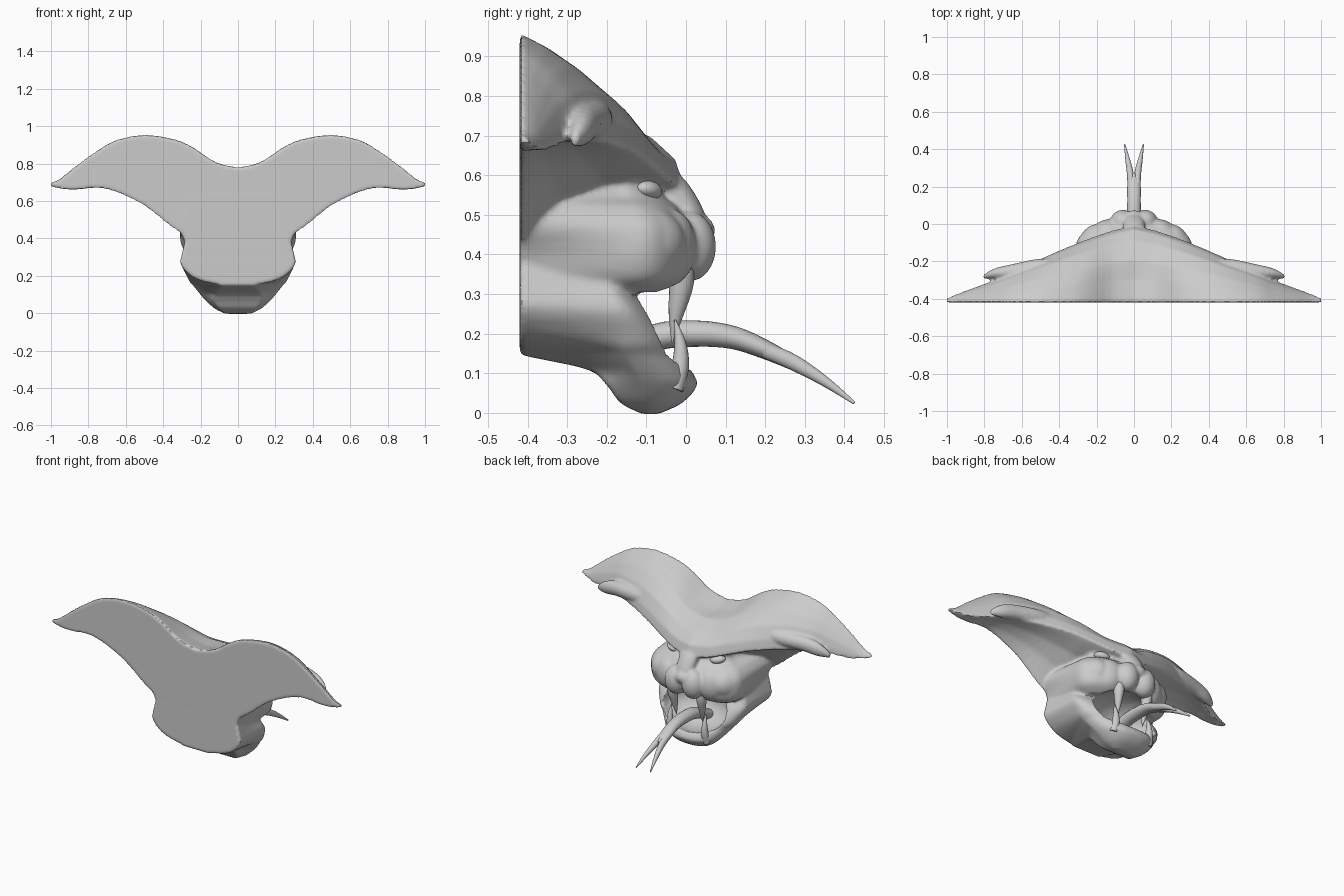
import bpy, bmesh, math
from mathutils import Vector

if "Cube" in bpy.data.objects:
    bpy.data.objects.remove(bpy.data.objects["Cube"])

BACK = -0.42


def spline(rows, n):
    """Catmull-Rom resampling of parameter rows."""
    rows = [Vector(r) for r in rows]
    out = []
    for i in range(len(rows) - 1):
        p0, p1, p2 = rows[max(i - 1, 0)], rows[i], rows[i + 1]
        p3 = rows[min(i + 2, len(rows) - 1)]
        for k in range(n):
            t = k / n
            out.append(p1 + 0.5 * t * ((p2 - p0) + t * ((2 * p0 - 5 * p1 + 4 * p2 - p3)
                       + t * (3 * (p1 - p2) + p3 - p0))))
    return out + [rows[-1]]


def pick(*obs):
    bpy.ops.object.select_all(action='DESELECT')
    for ob in obs:
        ob.select_set(True)
    bpy.context.view_layer.objects.active = obs[0]


def smooth(ob, angle=45):
    pick(ob)
    bpy.ops.object.shade_smooth_by_angle(angle=math.radians(angle))


def loft(name, rings):
    bm = bmesh.new()
    vs = [[bm.verts.new(p) for p in r] for r in rings]
    n = len(rings[0])
    for a, b in zip(vs, vs[1:]):
        for j in range(n):
            bm.faces.new((a[j], a[(j + 1) % n], b[(j + 1) % n], b[j]))
    bm.faces.new(vs[0])
    bm.faces.new(vs[-1])
    bmesh.ops.recalc_face_normals(bm, faces=bm.faces)
    me = bpy.data.meshes.new(name)
    bm.to_mesh(me)
    bm.free()
    ob = bpy.data.objects.new(name, me)
    bpy.context.collection.objects.link(ob)
    smooth(ob)
    return ob


def tube(name, rows, n=4, sides=16, ref=(1, 0, 0)):
    """Rows: x, y, z, radius along ref, radius across."""
    rows = spline(rows, n)
    rings = []
    for i, r in enumerate(rows):
        a, b = rows[max(i - 1, 0)], rows[min(i + 1, len(rows) - 1)]
        tan = (Vector(b[:3]) - Vector(a[:3])).normalized()
        v = tan.cross(Vector(ref)).normalized()
        u = v.cross(tan)
        rings.append([Vector(r[:3]) + u * r[3] * math.cos(t) + v * r[4] * math.sin(t)
                      for t in (2 * math.pi * k / sides for k in range(sides))])
    return loft(name, rings)


def ball(name, loc, scale, rot=(0, 0, 0)):
    bpy.ops.mesh.primitive_uv_sphere_add(segments=28, ring_count=16, location=loc, rotation=rot)
    ob = bpy.context.object
    ob.name = name
    ob.scale = scale
    smooth(ob)
    return ob


def block(name, rows, e):
    """Rows: z, half width, half width at back, front y, side y, back y."""
    rings = []
    for z, hw, hb, yf, yc, yb in spline(rows, 5):
        ring = []
        yb = max(yb, BACK)
        for k in range(33):
            t = math.pi * k / 32
            c, s = math.cos(t), max(math.sin(t), 0)
            ring.append((math.copysign(abs(c) ** e, c) * hw, yc + (yf - yc) * s ** e, z))
        ring += [(-hb, yb, z), (hb, yb, z)]
        rings.append(ring)
    return loft(name, rings)


# flared hood with flat back: x, top z, front y, front z, bottom z
half = spline([(0, .78, -.005, .57, .40), (.12, .81, -.035, .585, .40), (.25, .895, -.08, .625, .40),
               (.35, .935, -.12, .655, .45), (.5, .957, -.185, .68, .57), (.65, .93, -.25, .69, .645),
               (.75, .875, -.30, .685, .668), (.87, .79, -.345, .665, .66), (.95, .725, -.375, .67, .665),
               (1.004, .70, -.395, .68, .68)], 4)
rings = []
for sx, seq in ((-1, half[:0:-1]), (1, half)):
    for x, zt, yf, zf, zb in seq:
        d = yf - BACK
        h = zt - zf
        u = zf - zb
        w = .12 * max(0, 1 - x / .3)  # fuller bulge in the middle
        rings.append([(sx * x, y, z) for y, z in (
            (BACK, zb), (BACK, zt), (BACK + .06 * d, zt - h * .02),
            (BACK + .3 * d, zf + h * .87), (BACK + .55 * d, zf + h * (.71 + w)),
            (BACK + .8 * d, zf + h * (.48 + w)), (BACK + .95 * d, zf + h * (.21 + w)), (yf, zf),
            (BACK + .9 * d, zf - u * .05), (BACK + .6 * d, zf - u * .18 + .01 * d),
            (BACK + .3 * d, zf - u * .45), (BACK + .08 * d, zf - u * .87))])
hood = loft("hood", rings)

# upper head and lower jaw
head = block("head", [(.305, .24, .27, -.04, -.14, BACK), (.34, .29, .275, .005, -.13, BACK),
                      (.40, .31, .29, .02, -.13, BACK), (.47, .305, .325, .015, -.13, BACK),
                      (.52, .27, .31, -.02, -.15, BACK), (.56, .21, .29, -.06, -.17, BACK),
                      (.66, .20, .25, -.09, -.2, BACK)], .9)
jaw = block("lower_jaw", [(-.003, .07, .05, -.07, -.09, -.11), (.025, .125, .10, -.01, -.10, -.165),
                          (.07, .175, .13, .028, -.11, -.20), (.11, .21, .12, .012, -.13, -.25),
                          (.148, .24, .09, -.012, -.15, BACK), (.17, .26, .18, -.02, -.155, BACK),
                          (.20, .275, .25, -.035, -.16, BACK),
                          (.26, .30, .305, -.08, -.18, BACK), (.32, .285, .30, -.13, -.2, BACK),
                          (.40, .26, .28, -.17, -.22, BACK)], .85)

# mouth cavity
cutter = ball("mouth_cutter", (0, -.085, .225), (.215, .17, .138))
for ob in (head, jaw):
    m = ob.modifiers.new("mouth", 'BOOLEAN')
    m.operation = 'DIFFERENCE'
    m.solver = 'EXACT'
    m.object = cutter
    bpy.context.view_layer.objects.active = ob
    bpy.ops.object.modifier_apply(modifier=m.name)
bpy.data.objects.remove(cutter)

# nose bridge and nose tip
flesh = [head, jaw, hood]
flesh.append(tube("nose_bridge", [(0, -.08, .60, .06, .04), (0, -.03, .56, .06, .04),
                                  (0, .012, .50, .055, .035), (0, .03, .45, .045, .03)]))
flesh.append(ball("nose_tip", (0, .045, .46), (.045, .028, .035)))

for s, side in ((-1, "left"), (1, "right")):
    # muzzle and cheeks
    flesh.append(ball("muzzle", (s * .06, .01, .42), (.068, .066, .088)))
    flesh.append(ball("lip", (s * .15, -.04, .42), (.085, .062, .095), (0, 0, -s * .4)))
    flesh.append(ball("cheek", (s * .215, -.13, .43), (.09, .13, .10), (0, 0, s * .2)))
    # feather lobe at the front of the hood
    flesh.append(tube("hood_lobe", [(s * .35, -.25, .74, .06, .06), (s * .5, -.24, .74, .055, .05),
                                    (s * .65, -.255, .73, .04, .045), (s * .74, -.265, .71, .028, .038),
                                    (s * .805, -.283, .685, .01, .014)], ref=(0, 1, 0)))
    # eyes
    ball("eye_" + side, (s * .155, -.095, .562), (.045, .032, .024), (0, s * -.15, -s * .5))
    # fangs
    tube("upper_fang_" + side, [(s * .10, -.02, .40, .036, .036), (s * .10, -.012, .33, .03, .032),
                                (s * .095, -.025, .25, .018, .019), (s * .09, -.035, .178, .002, .002)])
    tube("lower_fang_" + side, [(s * .125, -.03, .06, .024, .024), (s * .12, -.014, .12, .022, .022),
                                (s * .12, -.015, .18, .014, .014), (s * .12, -.028, .235, .002, .002)])
    # forked tongue tips
    tube("tongue_tip_" + side, [(s * .017, .2, .158, .018, .02), (s * .02, .27, .128, .018, .02),
                                (s * .035, .35, .08, .012, .013), (s * .05, .425, .025, .003, .004)])

# fuse the fleshy parts into one soft surface
pick(*flesh)
bpy.ops.object.join()
m = head.modifiers.new("fuse", 'REMESH')
m.mode = 'VOXEL'
m.voxel_size = .009
m = head.modifiers.new("soften", 'SMOOTH')
m.factor = .5
m.iterations = 4
for name in ("fuse", "soften"):
    bpy.ops.object.modifier_apply(modifier=name)
smooth(head)

# tongue
tube("tongue", [(0, -.22, .13, .04, .03), (0, -.08, .19, .04, .034), (0, .03, .20, .038, .033),
                (0, .12, .19, .036, .029), (0, .2, .16, .036, .024), (0, .265, .128, .028, .018)])
